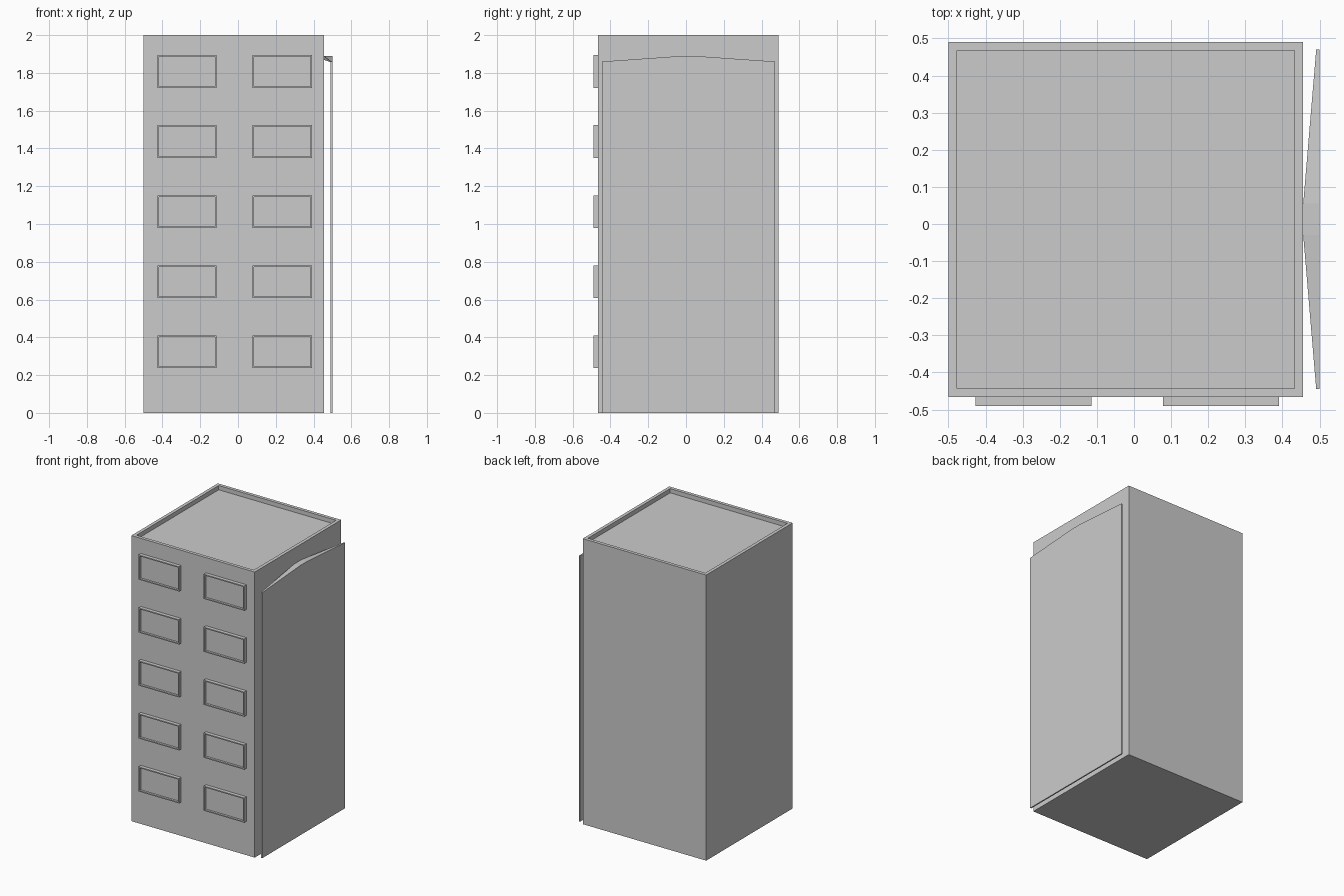
import bpy, bmesh
from mathutils import Vector

if "Cube" in bpy.data.objects:
    bpy.data.objects.remove(bpy.data.objects["Cube"])


def finish(bm, name):
    bmesh.ops.recalc_face_normals(bm, faces=bm.faces)
    me = bpy.data.meshes.new(name)
    bm.to_mesh(me)
    bm.free()
    ob = bpy.data.objects.new(name, me)
    bpy.context.collection.objects.link(ob)
    return ob


def recessed_box(name, lo, hi, direction, border, depth):
    """Box whose face towards 'direction' is inset and pushed inwards."""
    bm = bmesh.new()
    bmesh.ops.create_cube(bm, size=1)
    for v in bm.verts:
        v.co = Vector([lo[i] if v.co[i] < 0 else hi[i] for i in range(3)])
    bm.normal_update()
    d = Vector(direction)
    face = max(bm.faces, key=lambda f: f.normal.dot(d))
    bmesh.ops.inset_individual(bm, faces=[face], thickness=border)
    ring = bmesh.ops.extrude_discrete_faces(bm, faces=[face])["faces"]
    bmesh.ops.translate(bm, verts=ring[0].verts, vec=-d * depth)
    return finish(bm, name)


def prism(name, outline, offset):
    """Extrude a flat outline along an offset vector."""
    bm = bmesh.new()
    f = bm.faces.new([bm.verts.new(p) for p in outline])
    new = bmesh.ops.extrude_face_region(bm, geom=[f])["geom"]
    bmesh.ops.translate(bm, vec=offset,
                        verts=[g for g in new if isinstance(g, bmesh.types.BMVert)])
    return finish(bm, name)


# Tower with parapet and sunken roof
recessed_box("tower", (-0.5, -0.466, 0), (0.456, 0.491, 2), (0, 0, 1), 0.033, 0.03)

# Framed windows, two per floor
for row in range(5):
    z = 0.237 + row * 0.371
    for x in (-0.427, 0.078):
        recessed_box("window", (x, -0.491, z), (x + 0.313, -0.46, z + 0.173),
                     (0, -1, 0), 0.011, 0.015)

# Thin sign board standing off the right wall
Y0, Y1, C0, C1 = -0.445, 0.47, -0.03, 0.055
prism("side_board", [(0.491, Y0, 0), (0.491, Y1, 0), (0.491, Y1, 1.859),
                     (0.491, C1, 1.876), (0.491, C0, 1.876), (0.491, Y0, 1.859)],
      (0.009, 0, 0))

# Bracket with a central block and wings tapering to the board ends
prism("bracket_block", [(0.45, C0, 1.868), (0.5, C0, 1.868),
                        (0.5, C0, 1.889), (0.45, C0, 1.889)], (0, C1 - C0, 0))
for end, mid in ((Y0, C0), (Y1, C1)):
    bm = bmesh.new()
    for x, y, z in ((0.456, mid, 1.868), (0.5, mid, 1.868), (0.5, mid, 1.889),
                    (0.456, mid, 1.889), (0.491, end, 1.857), (0.5, end, 1.857),
                    (0.5, end, 1.86), (0.491, end, 1.86)):
        bm.verts.new((x, y, z))
    bmesh.ops.convex_hull(bm, input=bm.verts)
    finish(bm, "bracket_wing")
